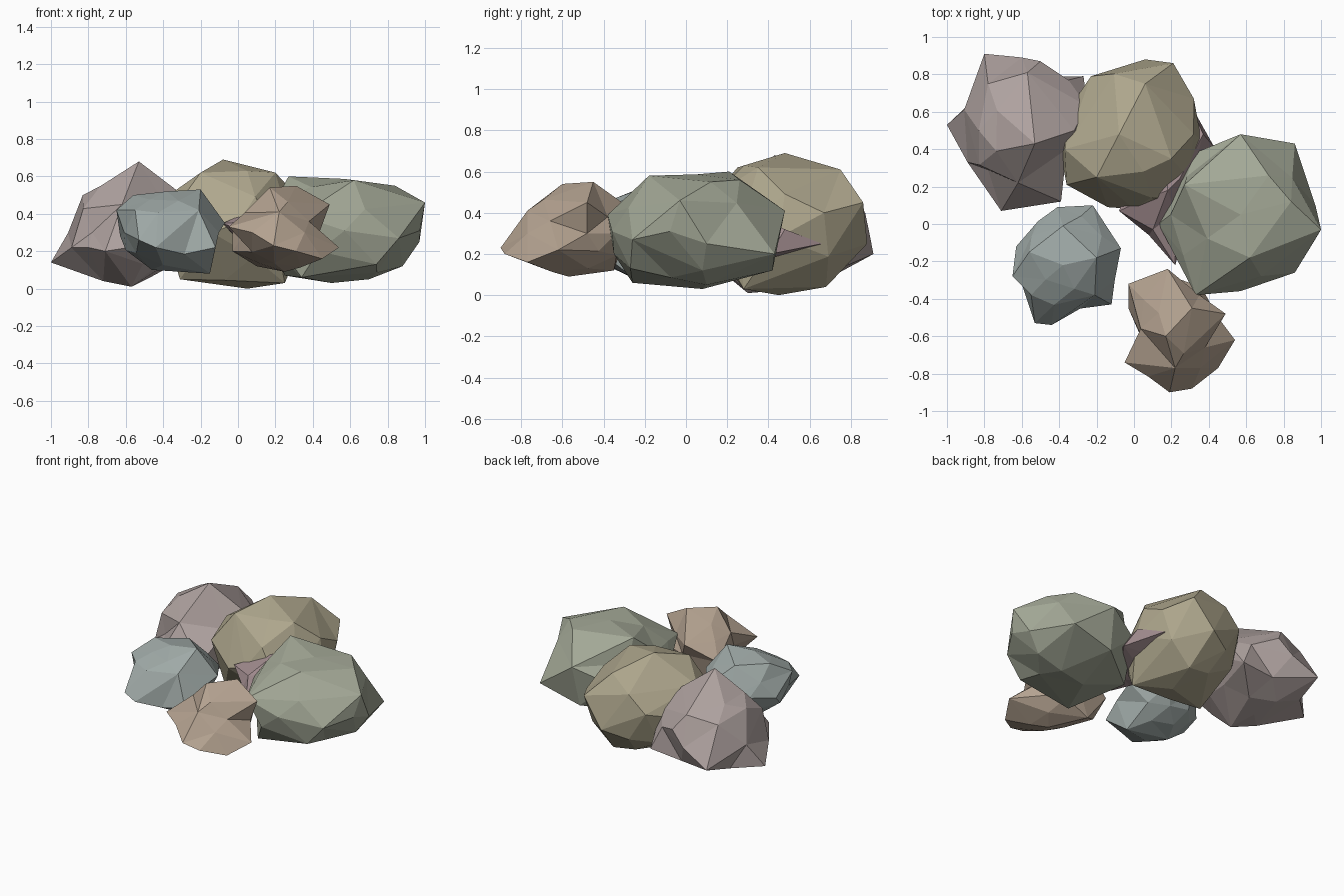
import bpy, bmesh, random
from mathutils import Vector
from mathutils.bvhtree import BVHTree

random.seed(4)


def hull(points):
    bm = bmesh.new()
    verts = [bm.verts.new(p) for p in points]
    bmesh.ops.convex_hull(bm, input=verts)
    return bm, verts


def rock(name, color, centre, half, corners, fill=0.96, gap=0.42):
    """Faceted boulder: key corners, with jittered icosphere points filling the gaps."""
    c, h = Vector(centre), Vector(half)

    # work in a space where the boulder is roughly a unit ball
    local = [Vector([(p[i] - c[i]) / h[i] for i in range(3)]) for p in corners]
    dirs = [p.normalized() for p in local]
    bm, _ = hull(local)
    core = BVHTree.FromBMesh(bm)
    bm.free()

    # filler points wherever no corner is near, at least as far out as the corners' hull
    ball = bmesh.new()
    bmesh.ops.create_icosphere(ball, subdivisions=2, radius=1)
    for v in ball.verts:
        d = v.co.normalized()
        if min(d.angle(k) for k in dirs[:len(corners)]) > gap:
            hit = core.ray_cast(d * 5, -d)[0]
            r = max(hit.length * 1.03 if hit else 0, fill * random.uniform(0.95, 1.03))
            local.append(d * r)
            dirs.append(d)
    ball.free()

    # triangulate on the unit ball, then move every point out to its place
    bm, verts = hull(dirs)
    for v, p in zip(verts, local):
        if v.is_valid:
            v.co = c + Vector([p[i] * h[i] for i in range(3)])
    bmesh.ops.recalc_face_normals(bm, faces=bm.faces)
    mesh = bpy.data.meshes.new(name)
    bm.to_mesh(mesh)
    bm.free()
    mat = bpy.data.materials.new(name + "_stone")
    mat.diffuse_color = (*[x ** 2.2 for x in color], 1)
    mesh.materials.append(mat)
    bpy.context.collection.objects.link(bpy.data.objects.new(name, mesh))


# large boulder on the right
rock("green_rock", (0.64, 0.66, 0.59), (0.57, 0.05, 0.31), (0.43, 0.42, 0.28), [
    (0.57, 0.48, 0.41), (0.86, 0.43, 0.20), (1.0, -0.03, 0.46), (0.86, -0.26, 0.27),
    (0.33, -0.38, 0.39), (0.13, 0.0, 0.35), (0.27, 0.21, 0.60), (0.84, 0.12, 0.55),
    (0.62, -0.18, 0.58), (0.97, 0.10, 0.25), (0.50, 0.08, 0.03), (0.34, -0.26, 0.06),
    (0.70, 0.10, 0.05), (0.55, 0.42, 0.12), (0.25, 0.20, 0.07), (0.72, 0.26, 0.56),
    (0.88, 0.08, 0.12), (0.74, -0.27, 0.13), (0.43, -0.35, 0.20)])

# large boulder at the back
rock("olive_rock", (0.68, 0.65, 0.55), (-0.01, 0.48, 0.34), (0.37, 0.40, 0.34), [
    (-0.08, 0.48, 0.69), (-0.20, 0.25, 0.62), (0.20, 0.35, 0.62), (0.06, 0.75, 0.61),
    (-0.23, 0.79, 0.40), (0.06, 0.88, 0.25), (0.21, 0.86, 0.45), (0.36, 0.45, 0.28),
    (0.20, 0.13, 0.30), (0.0, 0.08, 0.35), (-0.36, 0.21, 0.40), (-0.39, 0.36, 0.30),
    (0.05, 0.45, 0.0), (0.25, 0.28, 0.03), (-0.31, 0.30, 0.05), (0.10, 0.68, 0.04),
    (0.32, 0.67, 0.40), (0.29, 0.25, 0.30), (-0.14, 0.09, 0.30), (-0.37, 0.40, 0.50)], 0.98)

# jagged boulder at the back left
rock("mauve_rock", (0.68, 0.63, 0.62), (-0.60, 0.50, 0.30), (0.34, 0.38, 0.31), [
    (-1.0, 0.53, 0.14), (-0.80, 0.91, 0.20), (-0.57, 0.81, 0.50), (-0.50, 0.87, 0.40),
    (-0.35, 0.77, 0.34), (-0.25, 0.63, 0.40), (-0.26, 0.49, 0.35), (-0.36, 0.40, 0.40),
    (-0.39, 0.12, 0.25), (-0.71, 0.07, 0.20), (-0.80, 0.20, 0.22), (-0.78, 0.29, 0.30),
    (-0.89, 0.33, 0.22), (-0.83, 0.50, 0.50), (-0.53, 0.43, 0.68), (-0.57, 0.30, 0.01),
    (-0.72, 0.38, 0.04), (-0.32, 0.50, 0.52), (-0.78, 0.75, 0.46), (-0.62, 0.22, 0.45),
    (-0.27, 0.79, 0.17)], 0.92)

# small stone at the front left
rock("blue_grey_rock", (0.62, 0.66, 0.65), (-0.36, -0.21, 0.30), (0.28, 0.30, 0.22), [
    (-0.55, -0.38, 0.42), (-0.56, -0.15, 0.50), (-0.65, -0.28, 0.42), (-0.20, -0.18, 0.53),
    (-0.38, -0.01, 0.49), (-0.21, -0.38, 0.42), (-0.38, -0.22, 0.52), (-0.41, 0.09, 0.30),
    (-0.22, 0.10, 0.30), (-0.07, -0.13, 0.35), (-0.12, -0.43, 0.22), (-0.44, -0.54, 0.22),
    (-0.53, -0.53, 0.26), (-0.63, -0.12, 0.28), (-0.15, -0.25, 0.08), (-0.46, -0.20, 0.10)], 0.94)

# jagged stone at the front
rock("brown_rock", (0.70, 0.63, 0.56), (0.23, -0.56, 0.30), (0.25, 0.30, 0.22), [
    (0.17, -0.60, 0.54), (0.31, -0.45, 0.55), (-0.03, -0.32, 0.30), (0.18, -0.24, 0.40),
    (0.35, -0.38, 0.38), (0.49, -0.48, 0.45), (0.54, -0.62, 0.22), (0.45, -0.77, 0.16),
    (0.31, -0.88, 0.20), (0.19, -0.90, 0.23), (-0.05, -0.74, 0.33), (0.04, -0.60, 0.30),
    (0.22, -0.77, 0.41), (0.25, -0.57, 0.09), (-0.03, -0.45, 0.20), (0.10, -0.35, 0.12),
    (0.38, -0.66, 0.36)], 0.9)

# spiky stone wedged between the large boulders
rock("pink_rock", (0.62, 0.54, 0.55), (0.15, 0.24, 0.26), (0.14, 0.25, 0.14), [
    (-0.08, 0.07, 0.35), (0.22, -0.22, 0.30), (0.08, -0.06, 0.28), (0.18, 0.18, 0.46),
    (0.43, 0.41, 0.20), (0.37, 0.48, 0.32), (0.29, 0.66, 0.25), (0.10, 0.30, 0.12),
    (0.20, 0.0, 0.13), (0.0, 0.30, 0.30), (0.22, 0.06, 0.36), (0.06, 0.10, 0.20)], 0.7)
